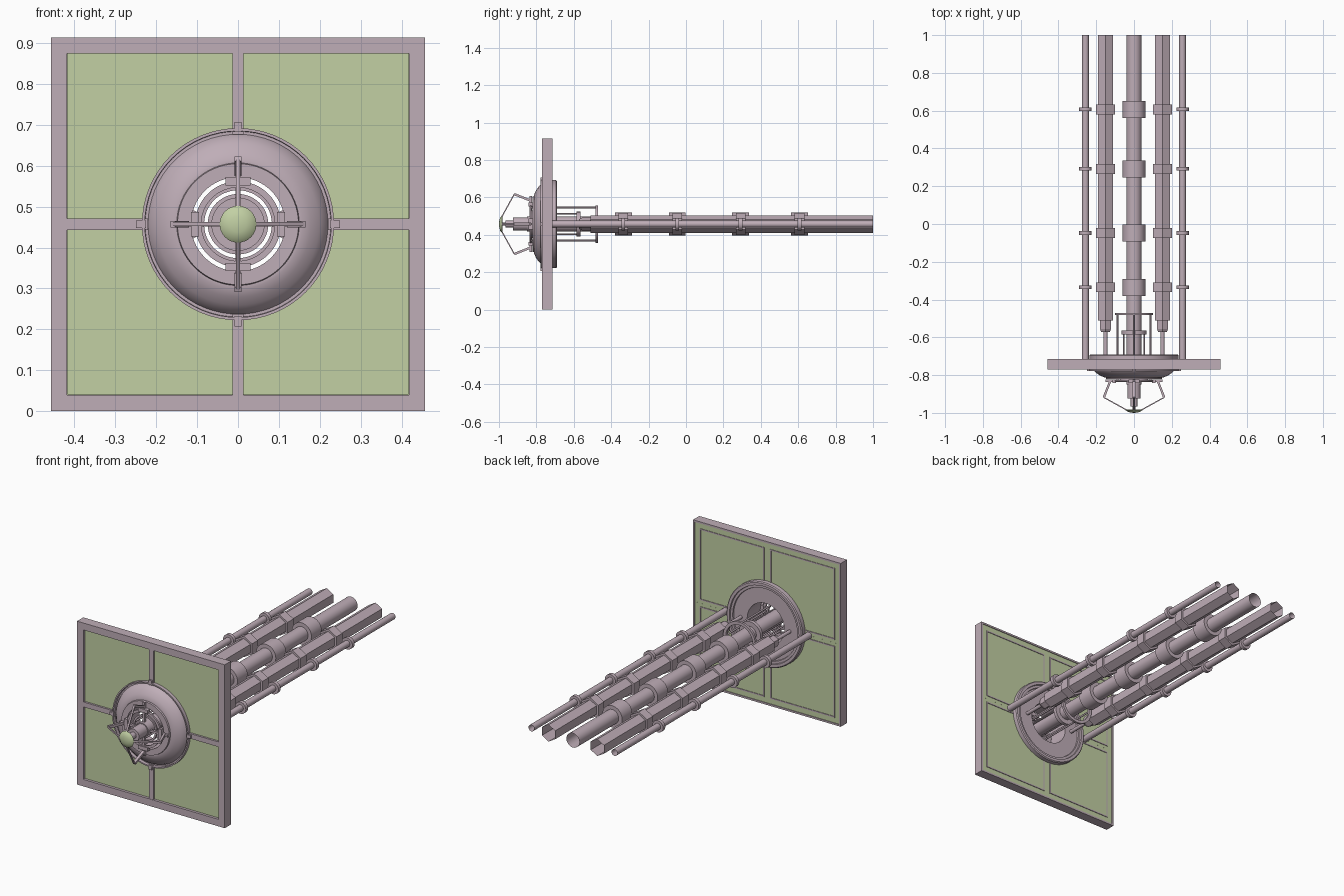
import bpy, bmesh, math
from mathutils import Vector, Matrix

if "Cube" in bpy.data.objects:
    bpy.data.objects.remove(bpy.data.objects["Cube"])

C = 0.457  # height of the long axis


def material(name, rgb):
    m = bpy.data.materials.new(name)
    m.diffuse_color = (*rgb, 1)
    m.use_nodes = True
    m.node_tree.nodes["Principled BSDF"].inputs["Base Color"].default_value = m.diffuse_color
    return m


MAUVE = material("dusty mauve", (0.52, 0.42, 0.475))
GREEN = material("pale green", (0.54, 0.63, 0.37))


def finish(name, bm, mat, smooth=False):
    bmesh.ops.recalc_face_normals(bm, faces=bm.faces)
    me = bpy.data.meshes.new(name)
    bm.to_mesh(me)
    bm.free()
    me.materials.append(mat)
    ob = bpy.data.objects.new(name, me)
    bpy.context.collection.objects.link(ob)
    if smooth:
        bpy.ops.object.select_all(action='DESELECT')
        ob.select_set(True)
        bpy.context.view_layer.objects.active = ob
        bpy.ops.object.shade_smooth_by_angle(angle=math.radians(35))
    return ob


def box(name, x, y, z, mat=MAUVE):
    """Box from (min, max) pairs; z is measured from the axis."""
    bm = bmesh.new()
    bmesh.ops.create_cube(bm, size=1)
    for v in bm.verts:
        v.co = Vector((x[v.co.x > 0], y[v.co.y > 0], z[v.co.z > 0] + C))
    return finish(name, bm, mat)


def lathe(name, profile, x=0, z=0, sides=48, closed=False, mat=MAUVE, start=0):
    """Revolve (radius, y) points about a line parallel to y."""
    bm = bmesh.new()
    rings = []
    for r, y in profile:
        rings.append([bm.verts.new((x + r * math.cos(start + 2 * math.pi * i / sides), y,
                                    C + z + r * math.sin(start + 2 * math.pi * i / sides)))
                      for i in range(sides)])
    pairs = list(zip(rings, rings[1:])) + ([(rings[-1], rings[0])] if closed else [])
    for a, b in pairs:
        for i in range(sides):
            j = (i + 1) % sides
            bm.faces.new((a[i], a[j], b[j], b[i]))
    bmesh.ops.remove_doubles(bm, verts=bm.verts, dist=1e-6)
    return finish(name, bm, mat, sides > 8)


def collar(name, r0, r1, y0, y1, **kw):
    return lathe(name, [(r0, y0), (r1, y0), (r1, y1), (r0, y1)], closed=True, **kw)


def beam(name, p, q, w, h):
    """Rectangular bar between two points (z from the axis)."""
    p, q = Vector(p) + Vector((0, 0, C)), Vector(q) + Vector((0, 0, C))
    d = q - p
    side = Vector((0, 1, 0)).cross(p - Vector((0, p.y, C))).normalized()
    up = d.normalized().cross(side)
    rot = Matrix((side * w, up * h, d)).transposed().to_4x4()
    bm = bmesh.new()
    bmesh.ops.create_cube(bm, size=1, matrix=Matrix.Translation((p + q) / 2) @ rot)
    return finish(name, bm, MAUVE)


def quadrant(name, sx, sz, inner, outer, radius, y0, y1):
    """Square panel with its corner at the hub cut by an arc."""
    a0 = math.asin(inner / radius)
    pts = [(outer, inner), (outer, outer), (inner, outer)]
    for i in range(17):
        a = math.pi / 2 - a0 - (math.pi / 2 - 2 * a0) * i / 16
        pts.append((radius * math.cos(a), radius * math.sin(a)))
    bm = bmesh.new()
    f = bm.faces.new([bm.verts.new((sx * x, y0, sz * z + C)) for x, z in pts])
    ext = bmesh.ops.extrude_face_region(bm, geom=[f])
    for v in ext["geom"]:
        if isinstance(v, bmesh.types.BMVert):
            v.co.y = y1
    if len(bm.faces) == len(pts) + 1:
        bm.faces.new([v for v in f.verts])
    finish(name, bm, GREEN)


# Square frame: outer lip and inner border
for s in (-1, 1):
    def span(a, b):
        return tuple(sorted((s * a, s * b)))
    box("frame_lip_side", span(0.447, 0.457), (-0.77, -0.715), (-0.457, 0.457))
    box("frame_lip_end", (-0.447, 0.447), (-0.77, -0.715), span(0.447, 0.457))
    box("frame_border_side", span(0.418, 0.447), (-0.77, -0.725), (-0.447, 0.447))
    box("frame_border_end", (-0.418, 0.418), (-0.77, -0.725), span(0.418, 0.447))
    # Cross bars from the dish to the frame
    box("cross_bar_horizontal", span(0.22, 0.418), (-0.768, -0.725), (-0.014, 0.014))
    box("cross_bar_vertical", (-0.014, 0.014), (-0.768, -0.725), span(0.22, 0.418))
    # Small tabs on the dish rim
    box("rim_tab_side", span(0.225, 0.25), (-0.778, -0.76), (-0.009, 0.009))
    box("rim_tab_end", (-0.009, 0.009), (-0.778, -0.76), span(0.225, 0.25))

# Green panels with thin seams on the back
for sx in (-1, 1):
    for sz in (-1, 1):
        quadrant("front_panel", sx, sz, 0.014, 0.417, 0.215, -0.757, -0.727)
        quadrant("back_panel", sx, sz, 0.0001, 0.447, 0.215, -0.724, -0.719)
        for a, b, lo in ((0.411, 0.418, 0.018), (0.018, 0.025, 0.22)):
            p, q = tuple(sorted((sx * a, sx * b))), tuple(sorted((sz * lo, sz * 0.418)))
            box("panel_seam_upright", p, (-0.721, -0.716), q)
            p, q = tuple(sorted((sx * lo, sx * 0.418))), tuple(sorted((sz * a, sz * b)))
            box("panel_seam_level", p, (-0.721, -0.716), q)

# Round dish: rim, curved front, open hub, stepped back
lathe("dish", [(0.115, -0.82), (0.148, -0.82), (0.15, -0.812), (0.158, -0.812),
               (0.178, -0.803), (0.198, -0.79), (0.213, -0.775), (0.22, -0.76),
               (0.227, -0.76), (0.228, -0.777), (0.235, -0.777), (0.235, -0.695),
               (0.230, -0.69), (0.215, -0.69), (0.213, -0.698), (0.2, -0.698),
               (0.198, -0.705), (0.115, -0.705)], sides=64, closed=True)
collar("hub_ring", 0.09, 0.105, -0.835, -0.825)
collar("inner_hub_ring", 0.064, 0.074, -0.825, -0.815)

# Feed horn in front of the dish
lathe("feed_horn", [(0, -0.985), (0.008, -0.985), (0.008, -0.965), (0.018, -0.965),
                    (0.018, -0.925), (0.035, -0.925), (0.035, -0.85), (0.04, -0.85),
                    (0.04, -0.8)], sides=32)
lathe("front_cap", [(0, -1.0), (0.02, -0.998), (0.036, -0.993), (0.045, -0.985),
                    (0.04, -0.982), (0, -0.982)], sides=32, mat=GREEN)

# Four bent arms and the rods that carry the rear rings
for dx, dz in ((1, 0), (-1, 0), (0, 1), (0, -1)):
    def at(r, y):
        return (dx * r, y, dz * r)
    beam("arm_foot", at(0.04, -0.83), at(0.15, -0.83), 0.012, 0.012)
    beam("arm_lower", at(0.125, -0.83), at(0.16, -0.918), 0.016, 0.012)
    beam("arm_upper", at(0.16, -0.918), at(0.035, -0.987), 0.010, 0.006)
    beam("arm_clamp", at(0.095, -0.832), at(0.115, -0.832), 0.06, 0.02)
    lathe("long_rod", [(0.005, -0.83), (0.005, -0.475)], x=dx * 0.088, z=dz * 0.088, sides=12)
    lathe("short_rod", [(0.004, -0.82), (0.004, -0.575)], x=dx * 0.055, z=dz * 0.055, sides=12)
collar("rear_ring", 0.083, 0.1, -0.483, -0.47)
collar("middle_ring", 0.04, 0.066, -0.585, -0.565)

# Long tubes with evenly repeated clamps
CLAMPS = (-0.335, -0.047, 0.292, 0.607)
lathe("central_tube", [(0.04, -0.83), (0.04, 1.0)])
for y in CLAMPS:
    collar("central_clamp", 0.04, 0.061, y - 0.045, y + 0.045)
for s in (-1, 1):
    hexa = dict(x=s * 0.151, sides=6, start=math.pi / 6)
    lathe("hex_tube", [(0.03, -0.51), (0.047, -0.51), (0.047, 1.0)], **hexa)
    lathe("hex_nozzle", [(0.034, -0.51), (0.034, -0.555), (0.026, -0.572), (0, -0.572)], **hexa)
    lathe("nozzle_rod", [(0.01, -0.57), (0.01, -0.7)], x=s * 0.151, sides=16)
    lathe("outer_tube", [(0.018, -0.72), (0.018, 1.0)], x=s * 0.257, sides=24)
    for y in CLAMPS:
        collar("hex_clamp", 0.047, 0.059, y - 0.026, y + 0.026, **hexa)
        collar("outer_clamp", 0.018, 0.033, y - 0.01, y + 0.01, x=s * 0.257, sides=24)
